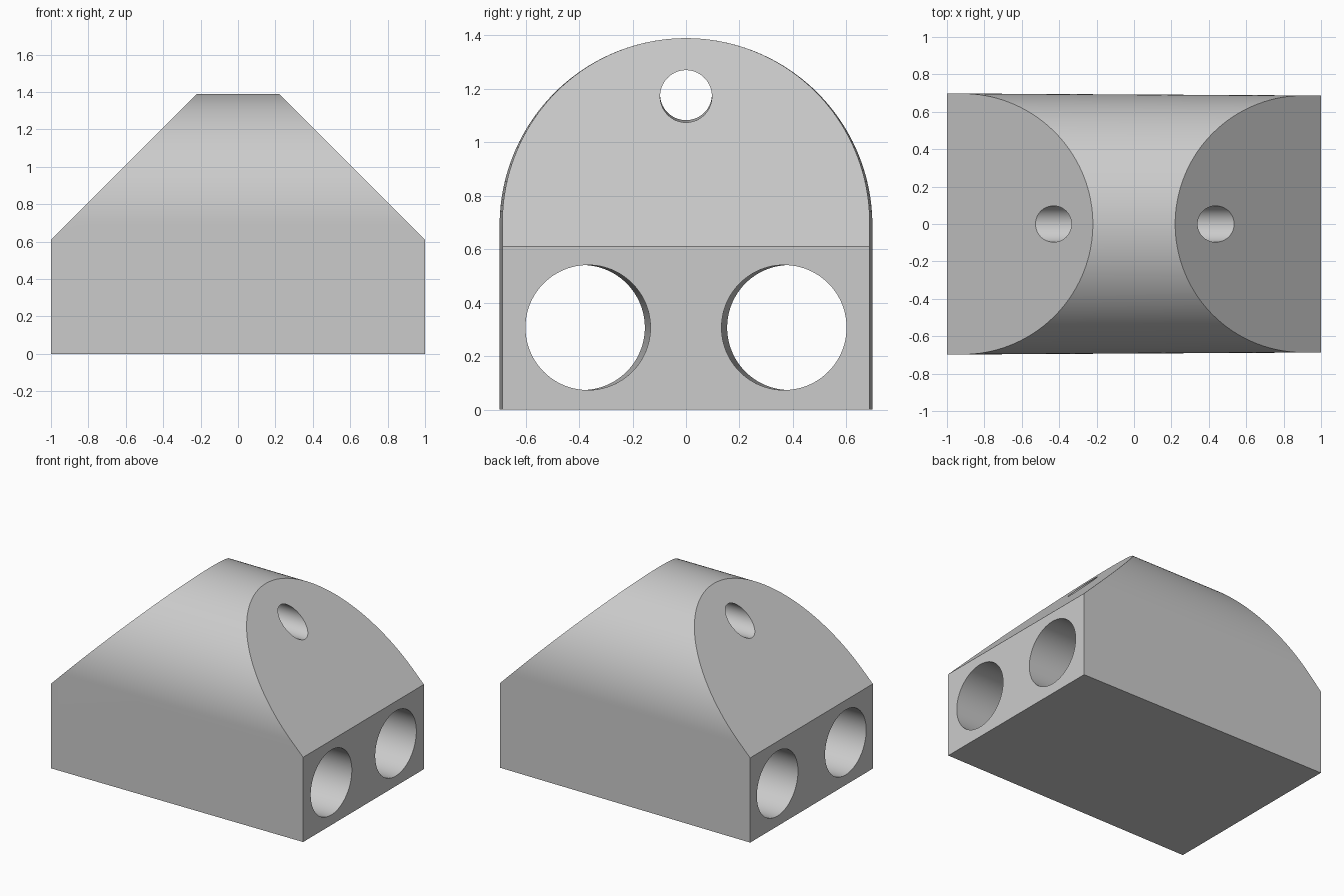
import bpy
import bmesh
import math
from mathutils import Vector

if "Cube" in bpy.data.objects:
    bpy.data.objects.remove(bpy.data.objects["Cube"], do_unlink=True)

HEIGHT = 1.39
RADIUS = 0.695
SHOULDER = 0.61      # height where the sloped ends begin
WIDE, NARROW = 0.698, 0.687   # half widths at the two ends
SEGMENTS = 96

grey = bpy.data.materials.new("light grey")
colour = (0.6, 0.6, 0.6, 1)
grey.diffuse_color = colour
grey.use_nodes = True
grey.node_tree.nodes["Principled BSDF"].inputs["Base Color"].default_value = colour


def add_object(name, bm):
    bmesh.ops.recalc_face_normals(bm, faces=bm.faces)
    mesh = bpy.data.meshes.new(name)
    bm.to_mesh(mesh)
    bm.free()
    mesh.materials.append(grey)
    obj = bpy.data.objects.new(name, mesh)
    bpy.context.collection.objects.link(obj)
    return obj


def arch_ring(bm, x, half_width):
    """Arched cross-section with a flat base."""
    ring = [bm.verts.new((x, half_width, 0))]
    for i in range(SEGMENTS + 1):
        a = math.pi * i / SEGMENTS
        ring.append(bm.verts.new((x, half_width * math.cos(a),
                                  HEIGHT - RADIUS + RADIUS * math.sin(a))))
    ring.append(bm.verts.new((x, -half_width, 0)))
    return ring


# Slightly tapered arched block
bm = bmesh.new()
left = arch_ring(bm, 1, NARROW)
right = arch_ring(bm, -1, WIDE)
bm.faces.new(left)
bm.faces.new(right)
for i in range(len(left)):
    j = (i + 1) % len(left)
    bm.faces.new((left[i], left[j], right[j], right[i]))

# Sloped ends cut at 45 degrees
for side in (-1, 1):
    bmesh.ops.bisect_plane(bm, geom=bm.verts[:] + bm.edges[:] + bm.faces[:],
                           plane_co=(side, 0, SHOULDER), plane_no=(side, 0, 1),
                           clear_outer=True)
    rim = [e for e in bm.edges if e.is_boundary]
    bmesh.ops.holes_fill(bm, edges=rim, sides=0)
block = add_object("arched_block", bm)


def drill(name, start, end, radius):
    """Cut a round hole along the line from start to end."""
    start, end = Vector(start), Vector(end)
    axis = end - start
    bm = bmesh.new()
    bmesh.ops.create_cone(bm, cap_ends=True, segments=SEGMENTS, radius1=radius,
                          radius2=radius, depth=axis.length * 1.2)
    cutter = add_object(name, bm)
    cutter.location = (start + end) / 2
    cutter.rotation_euler = axis.to_track_quat('Z', 'Y').to_euler()
    cutter.hide_render = True
    cut = block.modifiers.new(name, 'BOOLEAN')
    cut.operation = 'DIFFERENCE'
    cut.solver = 'EXACT'
    cut.object = cutter
    bpy.context.view_layer.update()
    bpy.ops.object.modifier_apply(modifier=name)
    bpy.data.objects.remove(cutter, do_unlink=True)


bpy.ops.object.select_all(action='DESELECT')
bpy.context.view_layer.objects.active = block
block.select_set(True)

# Two large bores and the small upper bore
for side, label in ((-1, "front"), (1, "back")):
    drill(label + "_bore", (-1, side * 0.388, 0.307), (1, side * 0.367, 0.307), 0.234)
drill("upper_bore", (-1, 0, 1.184), (1, 0, 1.168), 0.097)

bpy.ops.object.shade_smooth_by_angle(angle=math.radians(25))
